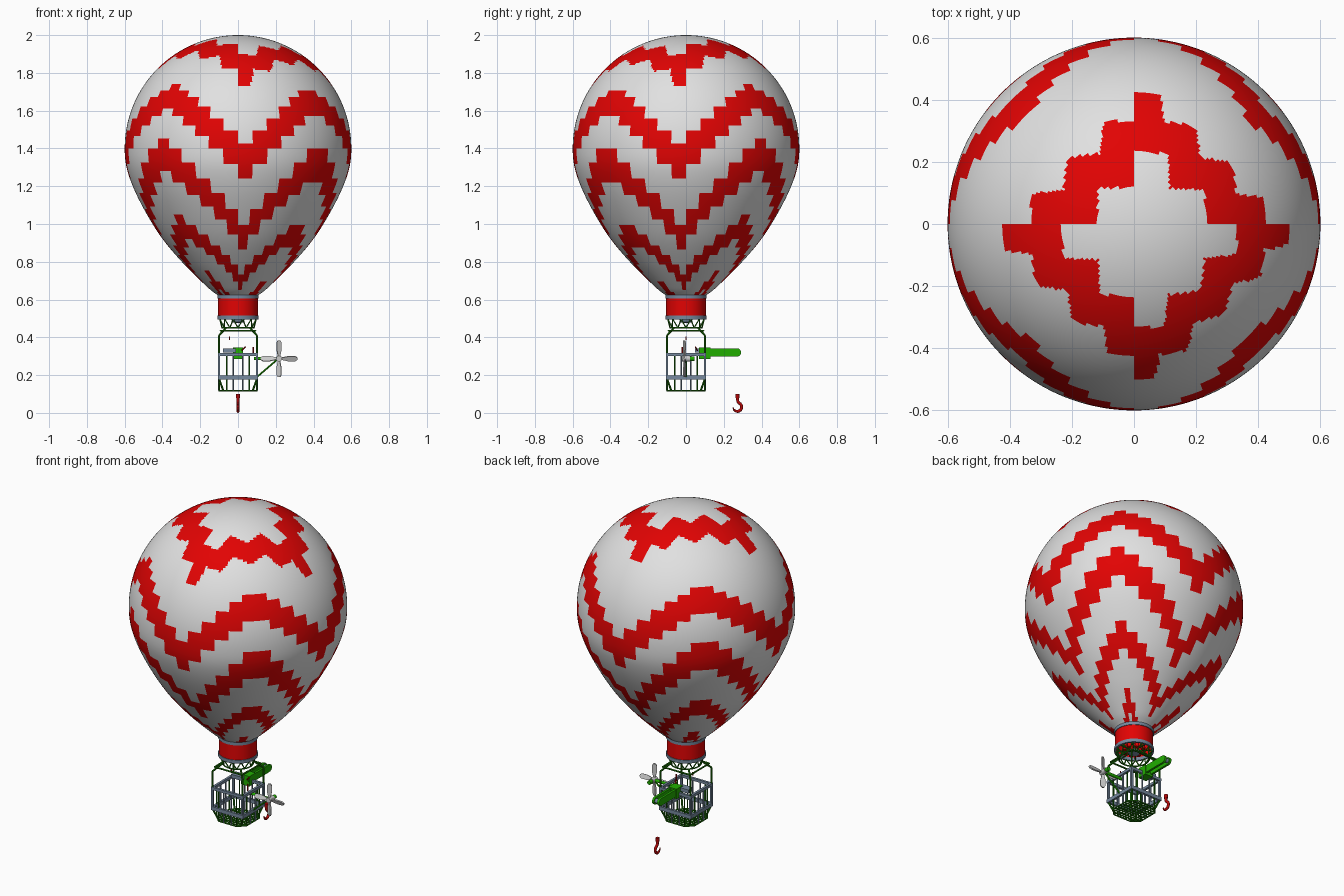
import bpy, bmesh, math
from mathutils import Vector, Matrix

if "Cube" in bpy.data.objects:
    bpy.data.objects.remove(bpy.data.objects["Cube"])

def mat(name, c):
    m = bpy.data.materials.new(name)
    m.diffuse_color = (*c, 1)
    m.use_nodes = True
    m.node_tree.nodes["Principled BSDF"].inputs["Base Color"].default_value = m.diffuse_color
    return m

WHITE = mat("off_white", (0.75, 0.75, 0.75))
RED = mat("bright_red", (0.76, 0.001, 0.001))
DRED = mat("dark_red", (0.45, 0.002, 0.002))
GREEN = mat("bright_green", (0.015, 0.42, 0.0))
DGREEN = mat("dark_green", (0.012, 0.19, 0.002))
STEEL = mat("blue_grey", (0.18, 0.25, 0.34))
GREY = mat("light_grey", (0.6, 0.6, 0.6))

def finish(bm, name, mats, smooth=True):
    me = bpy.data.meshes.new(name)
    bmesh.ops.recalc_face_normals(bm, faces=bm.faces)
    bm.to_mesh(me)
    bm.free()
    ob = bpy.data.objects.new(name, me)
    bpy.context.collection.objects.link(ob)
    for m in mats:
        me.materials.append(m)
    if smooth:
        bpy.ops.object.select_all(action='DESELECT')
        ob.select_set(True)
        bpy.context.view_layer.objects.active = ob
        bpy.ops.object.shade_smooth_by_angle(angle=math.radians(40))
    return ob

def add_bar(bm, a, b, r, sides):
    a, b = Vector(a), Vector(b)
    q = (b - a).to_track_quat('Z', 'Y').to_matrix().to_4x4()
    spin = Matrix.Rotation(math.pi / sides, 4, 'Z')
    bmesh.ops.create_cone(bm, cap_ends=True, segments=sides, radius1=r, radius2=r,
                          depth=(b - a).length, matrix=Matrix.Translation((a + b) / 2) @ q @ spin)

def bars(name, m, pairs, r, sides=8):
    bm = bmesh.new()
    for a, b in pairs:
        add_bar(bm, a, b, r, sides)
    return finish(bm, name, [m])

def lathe(name, m, profile, n=48):
    bm = bmesh.new()
    rings = [[bm.verts.new(polar(r, k * math.tau / n, z)) for k in range(n)] for r, z in profile]
    for p, q in loop(rings):
        for k in range(n):
            bm.faces.new((p[k], p[(k + 1) % n], q[(k + 1) % n], q[k]))
    return finish(bm, name, [m])

def polar(r, a, z):
    return (r * math.cos(a), r * math.sin(a), z)

def loop(pts):
    return [(pts[i], pts[(i + 1) % len(pts)]) for i in range(len(pts))]

# --- envelope profile: half sphere on top, tapered curve below
ctrl = [(.585, 1.51), (.6, 1.4), (.585, 1.28), (.525, 1.13), (.416, .944), (.293, .795), (.161, .665), (.105, .62), (.07, .58)]
prof = [(.6 * math.sin(i / 70 * math.pi / 2), 1.4 + .6 * math.cos(i / 70 * math.pi / 2)) for i in range(1, 70)]
for i in range(1, len(ctrl) - 2):
    p0, p1, p2, p3 = [Vector(c) for c in ctrl[i - 1:i + 3]]
    for s in range(14):
        t = s / 14
        prof.append(tuple(.5 * (2 * p1 + (p2 - p0) * t + (2 * p0 - 5 * p1 + 4 * p2 - p3) * t * t
                                + (3 * p1 - p0 - 3 * p2 + p3) * t ** 3)))
prof.append(ctrl[-2])

# --- stepped zigzag bands: (bottom, rise of bottom, top, rise of top, bend)
BANDS = [(1.24, .37, 1.43, .31, 1.35), (.87, .41, 1.0, .46, 1.1),
         (.65, .276, .73, .318, 1.0), (.39, .264, .42, .33, 1.0)]
CENTRES = (0, 11, 23, 36)          # lowest columns, of 48 around

def is_red(c):
    cell = math.radians(11.25)
    if c.z > 1.7:                  # stepped diamond ring on the crown
        i = math.floor(math.atan2(c.x, c.z - 1.4) / cell)
        j = math.floor(math.atan2(c.y, c.z - 1.4) / cell)
        if abs(i) + abs(j + 1) in (3, 4):
            return True
    col = math.floor(math.atan2(c.x, -c.y) / math.tau * 48) % 48
    lev = min(min((col - k) % 48, (k - col) % 48) for k in CENTRES) / 6
    for b, rise_b, t, rise_t, bend in BANDS:
        f = 1 - max(0, 1 - lev) ** bend
        if b + rise_b * f < c.z < t + rise_t * f:
            return True
    return False

N = 240
bm = bmesh.new()
top = bm.verts.new((0, 0, 2))
rings = [[bm.verts.new(polar(r, k * math.tau / N, z)) for k in range(N)] for r, z in prof]
for k in range(N):
    bm.faces.new((top, rings[0][k], rings[0][(k + 1) % N]))
for p, q in zip(rings, rings[1:]):
    for k in range(N):
        f = bm.faces.new((p[k], q[k], q[(k + 1) % N], p[(k + 1) % N]))
        f.material_index = int(is_red(f.calc_center_median()))
finish(bm, "envelope", [WHITE, RED])

# --- neck sleeve and its two rims
lathe("neck_sleeve", RED, [(.105, .505), (.105, .615), (.1, .615), (.1, .505)])
for nm, z in (("neck_upper_rim", .605), ("neck_lower_rim", .495)):
    lathe(nm, STEEL, [(.098, z), (.109, z), (.109, z + .02), (.098, z + .02)])

# --- truss between neck and cage
zig = [polar(.1 if i % 2 else .085, i * math.tau / 24, .497 if i % 2 else .45) for i in range(24)]
bars("truss_zigzag", DGREEN, loop(zig), .0035, 6)
bars("truss_ring", DGREEN, loop([polar(.085, i * math.tau / 24, .45) for i in range(24)]), .004, 6)

# --- burner under the neck
bars("burner_cross", DGREEN, [(polar(.1, a, .5), polar(.1, a + math.pi, .5))
                              for a in (0, math.pi / 4, math.pi / 2, math.pi * .75)], .004, 6)
bars("burner_nozzles", RED, [(polar(.055, a, .495), polar(.055, a, .53))
                             for a in [math.pi / 8 + i * math.pi / 4 for i in range(8)]], .012, 12)
lathe("burner_plate", STEEL, [(.001, .475), (.03, .48), (.035, .495), (.001, .495)], 24)

# --- cage posts, uprights and struts
H, C, FLOOR = .1, .06, .118
corners = [(sx * H, sy * H) for sx, sy in ((1, 1), (-1, 1), (-1, -1), (1, -1))]
octagon = [(H, -C), (H, C), (C, H), (-C, H), (-H, C), (-H, -C), (-C, -H), (C, -H)]
posts = [((x, y, .18), (x, y, .41)) for x, y in corners]
posts += [((x, y, .41), (x * .62, y * .62, .452)) for x, y in corners]
posts += [((x, y, .18), (x * .78, y * .78, FLOOR)) for x, y in corners]
bars("corner_posts", DGREEN, posts, .0055, 8)
bars("cage_top_ring", DGREEN, loop([(x * .92, y * .92, .435) for x, y in corners]), .005, 8)
bars("side_uprights", DGREEN, [((x, y, FLOOR), (x, y, .305)) for x, y in octagon], .0045, 6)
mids = []
for s in (-H, H):
    for t in (-.025, .025):
        mids += [((s, t, FLOOR), (s, t, .31)), ((t, s, FLOOR), (t, s, .31))]
bars("side_struts", STEEL, mids, .005, 8)

# --- steel rails round the cage, square section
def box(name, m, boxes):
    bm = bmesh.new()
    for c, s in boxes:
        bmesh.ops.create_cube(bm, size=1, matrix=Matrix.Translation(c) @ Matrix.Diagonal((*s, 1)))
    return finish(bm, name, [m], False)

rails = []
for z, h in ((.308, .016), (.187, .022)):
    for s in (-H, H):
        rails += [((s, 0, z), (.014, .214, h)), ((0, s, z), (.214, .014, h))]
box("cage_rails", STEEL, rails)
box("rail_corner_posts", STEEL, [((x, y, .247), (.012, .012, .12)) for x, y in corners])

# --- floor: octagonal rim and lattice
floor = loop([(x, y, FLOOR) for x, y in octagon])
for i in range(-4, 5):
    t = i * .02
    e = H - max(0, abs(t) - C)
    floor += [((t, -e, FLOOR), (t, e, FLOOR)), ((-e, t, FLOOR), (e, t, FLOOR))]
bars("floor_lattice", DGREEN, floor, .004, 6)

# --- propeller and its outrigger on the right
bars("propeller_outrigger", GREEN, [((.085, 0, .288), (.21, 0, .288))], .009, 12)
bars("outrigger_brace", GREEN, [((.1, 0, .19), (.205, 0, .28))], .005, 8)
bars("propeller_hub", GREY, [((.217, -.022, .287), (.217, .022, .287))], .016, 16)
bars("propeller_mount", GREEN, [((.217, 0, .287), (.217, .045, .287))], .012, 16)
bm = bmesh.new()
half = [(.005, .01), (.014, .05), (.014, .085), (.006, .097)]
outline = [(-x, z) for x, z in half] + half[::-1]
for k in range(4):
    M = Matrix.Translation((.217, -.008, .287)) @ Matrix.Rotation(k * math.pi / 2, 4, 'Y') @ Matrix.Rotation(.4, 4, 'Z')
    f = [[bm.verts.new(M @ Vector((x, y, z))) for x, z in outline] for y in (-.004, .004)]
    bm.faces.new(f[0])
    bm.faces.new(f[1][::-1])
    for a in range(8):
        b = (a + 1) % 8
        bm.faces.new((f[0][a], f[1][a], f[1][b], f[0][b]))
finish(bm, "propeller_blades", [GREY], False)

# --- crane arm: two round-ended plates with pulley, at the back
def plate(name, x, y0, y1, z, r, th):
    bm = bmesh.new()
    arc = [-math.pi / 2 + i * math.pi / 10 for i in range(11)]
    pts = [(y1 + r * math.cos(a), z + r * math.sin(a)) for a in arc]
    pts += [(y0 - r * math.cos(a), z - r * math.sin(a)) for a in arc]
    f = bm.faces.new([bm.verts.new((x - th / 2, y, zz)) for y, zz in pts])
    g = bmesh.ops.extrude_face_region(bm, geom=[f])
    bmesh.ops.translate(bm, vec=(th, 0, 0), verts=[v for v in g["geom"] if isinstance(v, bmesh.types.BMVert)])
    return finish(bm, name, [GREEN])

for nm, x in (("left", -.017), ("right", .017)):
    plate("crane_plate_" + nm, x, .09, .27, .32, .022, .013)
bars("crane_pulley", STEEL, [((-.012, .272, .32), (.012, .272, .32))], .013, 20)
box("crane_bracket", GREEN, [((0, .1, .316), (.055, .06, .06))])
box("control_box", STEEL, [((-.045, .07, .33), (.07, .045, .022))])
bars("control_levers", DRED, [((.02, .06, .33), (.04, .05, .35)), ((.08, -.02, .31), (.08, -.02, .35)),
                              ((-.045, 0, .385), (-.045, 0, .405))], .004, 8)

# --- hook hanging below the arm
path = [(.272, .085), (.274, .062)]
path += [(.272 + .023 * math.cos(a), .031 + .023 * math.sin(a)) for a in [1.2 - i * .33 for i in range(14)]]
bm = bmesh.new()
for i, ((y0, z0), (y1, z1)) in enumerate(zip(path, path[1:])):
    rad = .008 if i < 11 else .008 - .0015 * (i - 10)
    add_bar(bm, (0, y0, z0), (0, y1, z1), rad, 10)
    bmesh.ops.create_uvsphere(bm, u_segments=10, v_segments=6, radius=rad, matrix=Matrix.Translation((0, y1, z1)))
add_bar(bm, (0, .272, .078), (0, .272, .1), .011, 12)
finish(bm, "hook", [DRED])
